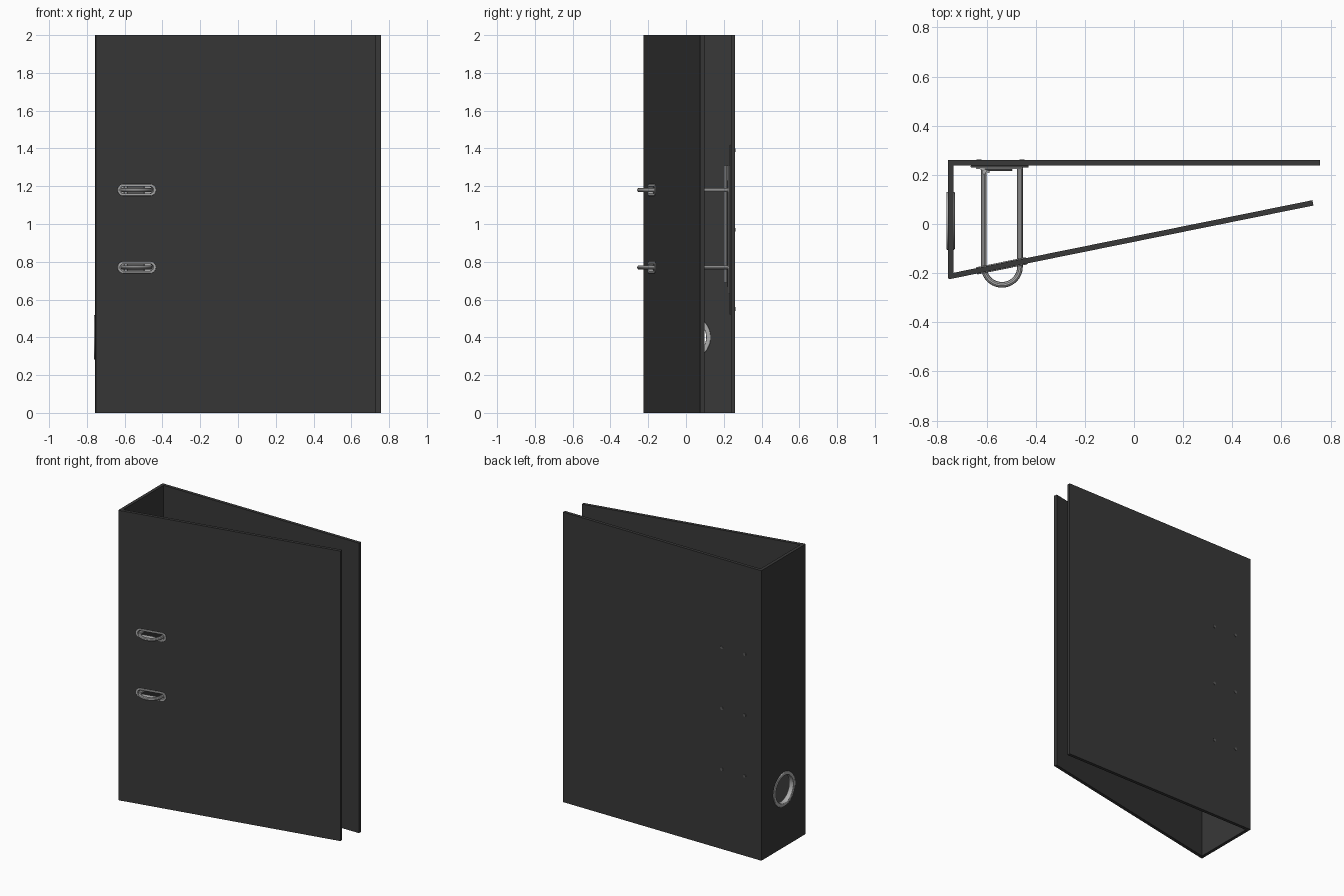
import bpy, math
from mathutils import Matrix, Vector

if "Cube" in bpy.data.objects:
    bpy.data.objects.remove(bpy.data.objects["Cube"])


def material(name, v):
    m = bpy.data.materials.new(name)
    m.diffuse_color = (v, v, v, 1)
    m.use_nodes = True
    m.node_tree.nodes["Principled BSDF"].inputs["Base Color"].default_value = m.diffuse_color
    return m


board = material("dark_board", 0.04)
dark_metal = material("dark_metal", 0.1)
metal = material("metal", 0.42)


def finish(ob, mat):
    bpy.ops.object.select_all(action='DESELECT')
    ob.select_set(True)
    bpy.context.view_layer.objects.active = ob
    if ob.type == 'CURVE':
        bpy.ops.object.convert(target='MESH')
        ob = bpy.context.object
    ob.data.materials.clear()
    ob.data.materials.append(mat)
    bpy.ops.object.shade_smooth_by_angle(angle=math.radians(35))
    return ob


def curve(name, loops, mat, cyclic=True, matrix=Matrix(), **settings):
    cu = bpy.data.curves.new(name, 'CURVE')
    for k, v in settings.items():
        setattr(cu, k, v)
    for loop in loops:
        sp = cu.splines.new('POLY')
        sp.points.add(len(loop) - 1)
        for p, co in zip(sp.points, loop):
            p.co = (*co, 0, 1)
        sp.use_cyclic_u = cyclic
    ob = bpy.data.objects.new(name, cu)
    bpy.context.collection.objects.link(ob)
    ob.matrix_world = matrix
    return finish(ob, mat)


def plate(name, loops, thick, matrix, mat, bevel=0.0):
    return curve(name, loops, mat, matrix=matrix, dimensions='2D', fill_mode='BOTH',
                 extrude=thick / 2 - bevel, bevel_depth=bevel, bevel_resolution=2, offset=-bevel)


def upright(origin, angle):
    # local x runs along the board, local y runs up
    u = Vector((math.cos(angle), math.sin(angle), 0))
    z = Vector((0, 0, 1))
    m = Matrix((u, z, u.cross(z))).transposed().to_4x4()
    m.translation = origin
    return m


def rect(x0, x1, y0, y1):
    return [(x0, y0), (x1, y0), (x1, y1), (x0, y1)]


def stadium(cx, cy, half, r, n=12):
    pts = []
    for side, start in ((1, -math.pi / 2), (-1, math.pi / 2)):
        for i in range(n + 1):
            a = start + math.pi * i / n
            pts.append((cx + side * (half - r) + r * math.cos(a), cy + r * math.sin(a)))
    return pts


def circle(cx, cy, r, n=48):
    return [(cx + r * math.cos(2 * math.pi * i / n), cy + r * math.sin(2 * math.pi * i / n)) for i in range(n)]


def box(name, center, size, mat, rot=0.0, bevel=0.0):
    bpy.ops.mesh.primitive_cube_add(size=1, location=center, rotation=(0, 0, rot))
    ob = bpy.context.object
    ob.name = name
    ob.scale = size
    bpy.ops.object.transform_apply(location=False, rotation=False, scale=True)
    if bevel:
        b = ob.modifiers.new("bevel", 'BEVEL')
        b.width, b.segments = bevel, 2
    return finish(ob, mat)


def cylinder(name, center, r, depth, mat, rot=(0, 0, 0)):
    bpy.ops.mesh.primitive_cylinder_add(vertices=20, radius=r, depth=depth, location=center, rotation=rot)
    ob = bpy.context.object
    ob.name = name
    return finish(ob, mat)


T = 0.022
ring_z = (0.77, 1.18)
slot_u = 0.221

# boards: back cover, spine with finger hole, slightly closed front cover with slots
box("back_cover", (0, 0.249, 1), (1.514, T, 2), board)
spine_frame = upright((-0.746, 0, 0), math.pi / 2)
plate("spine", [rect(-0.222, 0.238, 0, 2), circle(0.013, 0.4, 0.1)], T, spine_frame, board)
front_frame = upright((-0.755, -0.214, 0), math.atan2(0.30, 1.483))
plate("front_cover", [rect(0, 1.513, 0, 2)] + [stadium(slot_u, z, 0.095, 0.022) for z in ring_z],
      T, front_frame, board)

# metal rims around finger hole and slots
plate("finger_ring", [circle(0.013, 0.4, 0.118), circle(0.013, 0.4, 0.094)],
      0.034, spine_frame, metal, 0.004)
for i, z in enumerate(ring_z):
    plate(f"slot_rim_{i}", [stadium(slot_u, z, 0.104, 0.031), stadium(slot_u, z, 0.09, 0.018)],
          0.03, front_frame, metal, 0.003)

# ring arches
cx, cy, r = -0.5375, -0.174, 0.0735
arch = [(cx - r, 0.232)]
arch += [(cx - r * math.cos(math.pi * i / 24), cy - r * math.sin(math.pi * i / 24)) for i in range(25)]
arch.append((cx + r, 0.232))
for i, z in enumerate(ring_z):
    curve(f"arch_{i}", [arch], metal, cyclic=False, matrix=Matrix.Translation((0, 0, z)),
          dimensions='3D', bevel_depth=0.0115, bevel_resolution=3, use_fill_caps=True)

# lever mechanism on the back cover
box("base_plate", (-0.547, 0.234, 0.97), (0.236, 0.008, 0.9), dark_metal, bevel=0.003)
box("mechanism_plate", (-0.547, 0.227, 0.97), (0.19, 0.008, 0.68), metal, bevel=0.003)
box("lever", (-0.55, 0.22, 0.95), (0.11, 0.008, 0.56), dark_metal, bevel=0.003)
box("hinge_flap", (-0.615, 0.222, 1.0), (0.06, 0.008, 0.62), metal, rot=-0.4)
cylinder("rocker_bar", (-0.61, 0.21, 1.0), 0.008, 0.62, metal)

# rivets through the back cover
for i, z in enumerate((0.55, 0.97, 1.39)):
    for j, x in enumerate((-0.63, -0.455)):
        cylinder(f"rivet_{i}_{j}", (x, 0.246, z), 0.01, 0.034, dark_metal, (math.pi / 2, 0, 0))
